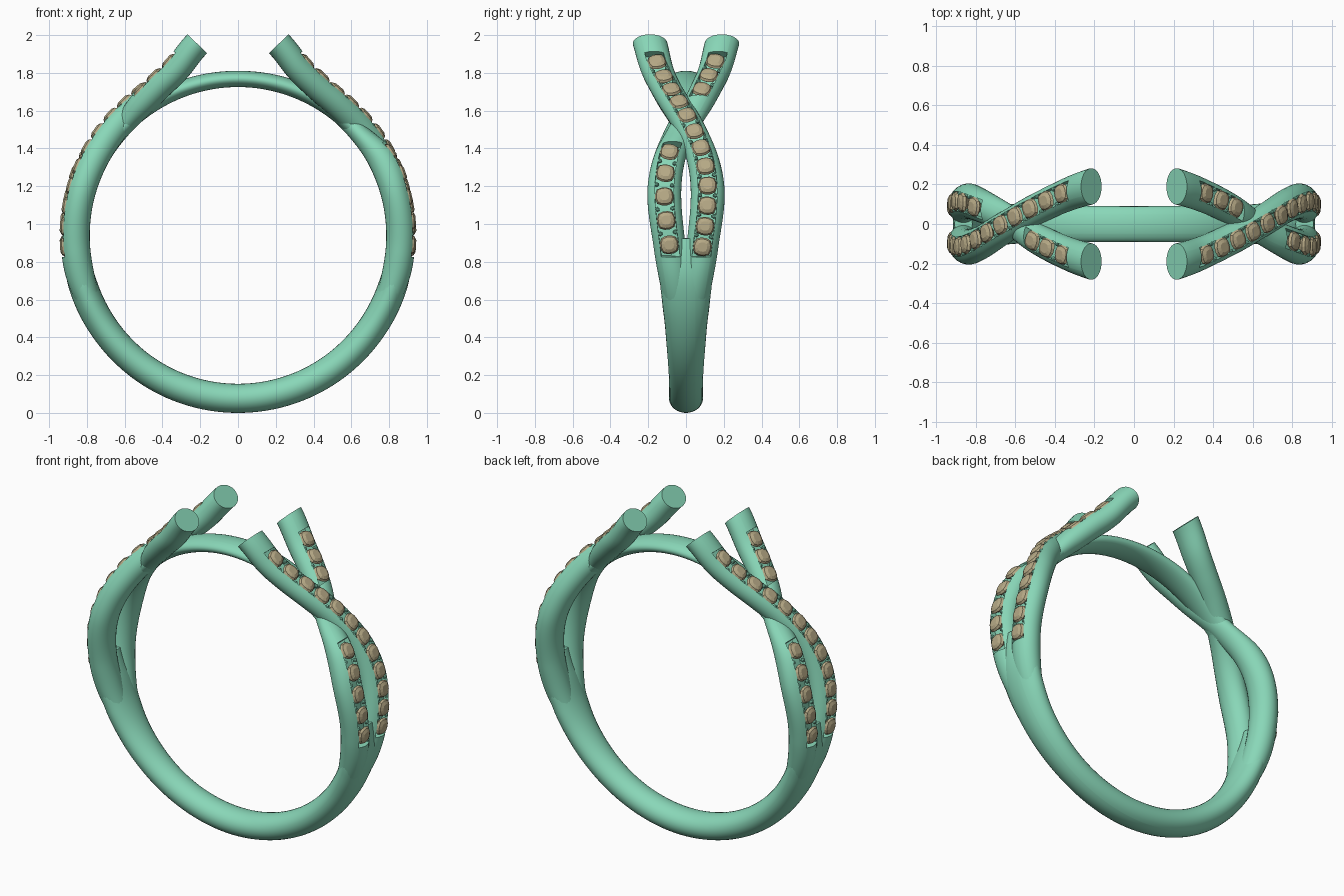
import bpy, bmesh, math
from mathutils import Vector

if "Cube" in bpy.data.objects:
    bpy.data.objects.remove(bpy.data.objects["Cube"])

CZ = 0.94      # ring centre height
HW = 0.05      # half width of the gem channel


def material(name, col):
    m = bpy.data.materials.new(name)
    m.diffuse_color = (*col, 1)
    m.use_nodes = True
    m.node_tree.nodes["Principled BSDF"].inputs["Base Color"].default_value = m.diffuse_color
    return m


METAL = material("metal", (0.25, 0.68, 0.48))
STONE = material("stone", (0.47, 0.40, 0.24))


def interp(keys, a):
    """Smooth interpolation of key rows (angle, values...) at angle a."""
    n = len(keys)

    def slope(i, c):
        p, q = keys[max(i - 1, 0)], keys[min(i + 1, n - 1)]
        return (q[c] - p[c]) / (q[0] - p[0])
    a = min(max(a, keys[0][0]), keys[-1][0])
    i = 0
    while i < n - 2 and a > keys[i + 1][0]:
        i += 1
    k, l = keys[i], keys[i + 1]
    h = l[0] - k[0]
    t = (a - k[0]) / h
    return [(2*t**3 - 3*t*t + 1) * k[c] + (t**3 - 2*t*t + t) * h * slope(i, c)
            + (3*t*t - 2*t**3) * l[c] + (t**3 - t*t) * h * slope(i + 1, c)
            for c in range(1, len(k))]


def centre(keys, a):
    r, y = interp(keys, a)[:2]
    t = math.radians(a)
    return Vector((r * math.sin(t), y, CZ + r * math.cos(t)))


def frame(keys, a):
    """Centre, 3D tangent and outward normal in the ring plane."""
    lo, hi = max(a - 0.3, keys[0][0]), min(a + 0.3, keys[-1][0])
    d = centre(keys, hi) - centre(keys, lo)
    return centre(keys, a), d.normalized(), Vector((-d.z, 0, d.x)).normalized()


def finish(bm, name, mat, smooth=True):
    me = bpy.data.meshes.new(name)
    bmesh.ops.recalc_face_normals(bm, faces=bm.faces)
    bm.to_mesh(me)
    bm.free()
    me.materials.append(mat)
    ob = bpy.data.objects.new(name, me)
    bpy.context.collection.objects.link(ob)
    if smooth:
        me.shade_smooth()
        me.set_sharp_from_angle(angle=math.radians(35))
    return ob


def turned(v, s):
    """Half turn about z when s is -1."""
    return Vector((s * v.x, s * v.y, v.z))


def sweep(name, keys, s=1, grooves=(), steps=90):
    """Sweep an oval section along keys (angle, radius, y, half width, half depth)."""
    a0, a1 = keys[0][0], keys[-1][0]
    stations = [a0 + (a1 - a0) * i / steps for i in range(steps + 1)]
    for g in grooves:
        for e in g:
            stations += [e - 0.05, e + 0.05]
    bm, rings = bmesh.new(), []
    for a in sorted(stations):
        c, _, n = frame(keys, a)
        _, _, ry, rn = interp(keys, a)
        fe = math.acos(HW / ry)
        span = math.pi + 2 * fe
        pts = []
        for i in range(25):
            f = math.pi - fe + span * i / 24
            pts.append((ry * math.cos(f), rn * math.sin(f)))
        cut = any(g[0] <= a <= g[1] for g in grooves)
        for i in range(7):
            u = HW * 0.97 * (1 - i / 3)
            v = rn * math.sin(fe) - 0.035 if cut else rn * math.sqrt(1 - (u / ry) ** 2)
            pts.append((u, v))
        rings.append([bm.verts.new(turned(c + Vector((0, u, 0)) + n * v, s)) for u, v in pts])
    for p, q in zip(rings, rings[1:]):
        for i in range(len(p)):
            j = (i + 1) % len(p)
            bm.faces.new((p[i], p[j], q[j], q[i]))
    bm.faces.new(rings[0])
    bm.faces.new(rings[-1])
    return finish(bm, name, METAL)


def add_gem(bm, c, t, b, n, size, s):
    """Cushion cut stone: table, crown, girdle and pavilion rings."""
    rings = []
    for k, h in ((0.5, 0.014), (0.86, 0.005), (1.0, -0.008), (0.45, -0.035)):
        ring = []
        for i in range(12):
            f = math.tau * (i + 0.5) / 12
            x, y = math.cos(f), math.sin(f)
            m = size * k / (abs(x) ** 3 + abs(y) ** 3) ** (1 / 3)
            ring.append(bm.verts.new(turned(c + t * x * m + b * y * m + n * h, s)))
        rings.append(ring)
    for p, q in zip(rings, rings[1:]):
        for i in range(12):
            j = (i + 1) % 12
            bm.faces.new((p[i], p[j], q[j], q[i]))
    bm.faces.new(rings[0])
    bm.faces.new(rings[-1])


def set_gems(name, keys, s, rows):
    """Row of stones at equal spacing, with small prongs in the gaps."""
    gems, prongs = bmesh.new(), bmesh.new()
    for (g0, g1), count in rows:
        angs = [g0 + (g1 - g0) * i / 200 for i in range(201)]
        dist = [0]
        for p, q in zip(angs, angs[1:]):
            pts = []
            for a in (p, q):
                c, _, n = frame(keys, a)
                pts.append(c + n * interp(keys, a)[3])
            dist.append(dist[-1] + (pts[1] - pts[0]).length)
        step = dist[-1] / count
        for i in range(2 * count - 1):
            d = step * (i + 1) / 2
            a = angs[next(k for k, v in enumerate(dist) if v >= d)]
            c, t, n = frame(keys, a)
            c = c + n * (interp(keys, a)[3] - 0.009)
            b = t.cross(n).normalized()
            if i % 2 == 0:
                add_gem(gems, c, t, b, n, min(step * 0.47, 0.049), s)
            else:
                for e in (-1, 1):
                    new = bmesh.ops.create_icosphere(prongs, subdivisions=1, radius=0.013)
                    for v in new["verts"]:
                        v.co += turned(c + b * e * 0.04 - n * 0.012, s)
    finish(gems, name + "_stones", STONE, smooth=False)
    finish(prongs, name + "_prongs", METAL)


# Lower shank, widening up to the split on both sides
half = [(91, .862, 0, .055, .045), (97, .862, 0, .09, .06), (104, .862, 0, .135, .074),
        (113, .862, 0, .128, .077), (125, .862, 0, .11, .077), (150, .863, 0, .091, .077),
        (180, .863, 0, .09, .077)]
sweep("shank", half + [(360 - k[0], *k[1:]) for k in reversed(half[:-1])])

# Thin bridge under the open top
sweep("bridge", [(-50, .835, 0, .08, .045), (-25, .831, 0, .09, .045), (0, .828, 0, .09, .043),
                 (25, .831, 0, .09, .045), (50, .835, 0, .08, .045)], steps=60)

# Crossing strands: the over strand and the under strand of each shoulder
over = [(12, 1.037, -.19, .092, .072), (20, .94, -.155, .088, .072), (28, .893, -.112, .085, .072),
        (37, .873, -.058, .085, .073), (50, .866, .025, .085, .076), (63, .863, .092, .086, .077),
        (76, .862, .115, .09, .077), (95, .862, .085, .085, .077), (104, .862, .064, .083, .075),
        (118, .862, .03, .075, .06)]
under = [(k[0], k[1], -k[2], k[3], k[4]) for k in over]
under[3] = (37, .86, .058, .083, .068)
under[4] = (49, .838, -.022, .08, .052)
for s, side in ((1, "right"), (-1, "left")):
    sweep(side + "_over_strand", over, s, [(17, 97)], 110)
    sweep(side + "_under_strand", under, s, [(17, 36), (58, 97)], 110)
    set_gems(side + "_over", over, s, [((17, 97), 12)])
    set_gems(side + "_under", under, s, [((17, 36), 3), ((58, 97), 5)])
